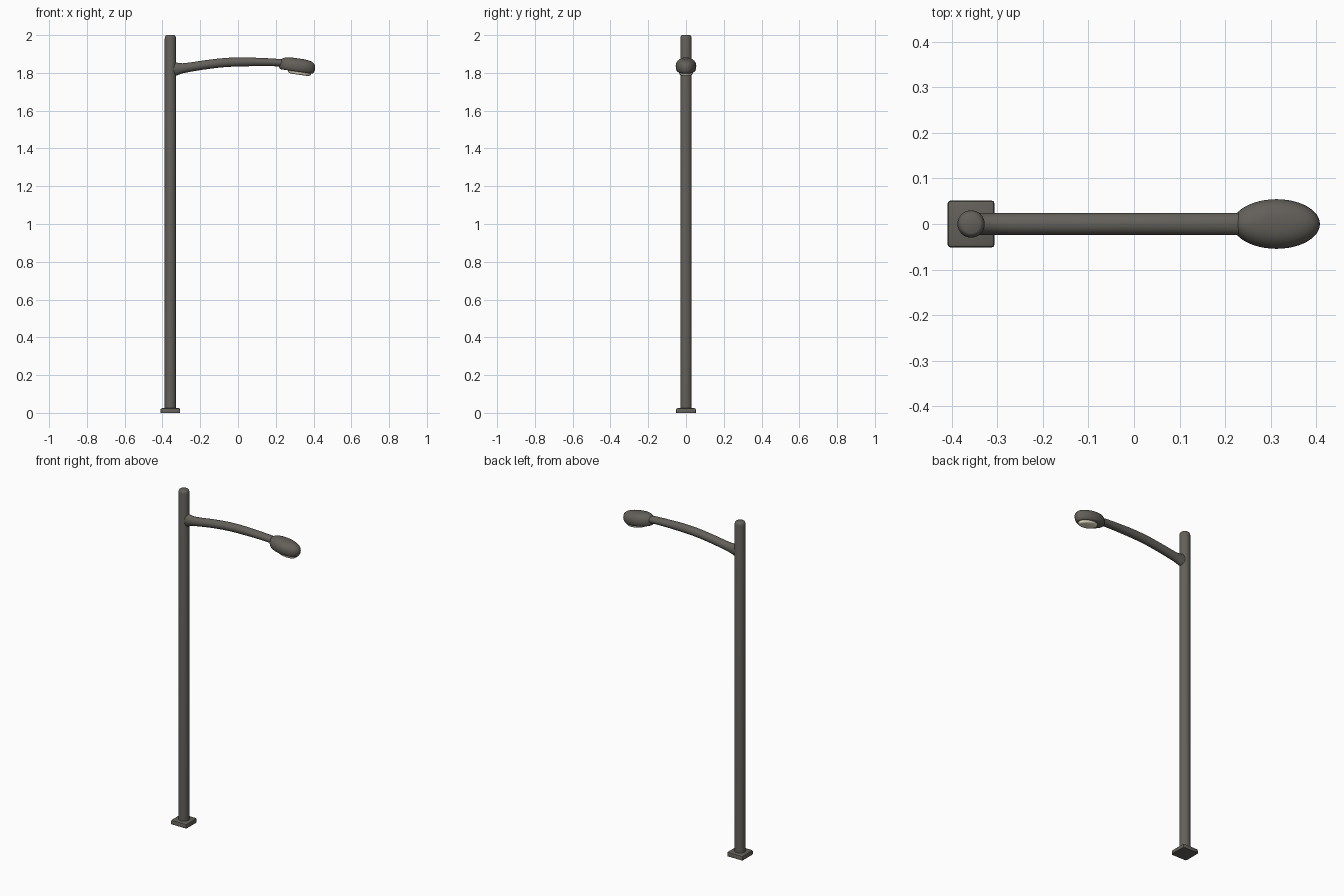
import bpy, bmesh
from math import sin, cos, pi, atan2, radians
from mathutils import Matrix, Vector

if "Cube" in bpy.data.objects:
    bpy.data.objects.remove(bpy.data.objects["Cube"])


def material(name, color):
    m = bpy.data.materials.new(name)
    m.diffuse_color = color
    m.use_nodes = True
    m.node_tree.nodes["Principled BSDF"].inputs["Base Color"].default_value = m.diffuse_color
    return m


METAL = material("dark_metal", (0.125, 0.117, 0.102, 1))
GLASS = material("cream_lens", (0.80, 0.77, 0.58, 1))


def finish(name, bm, mat, angle=35):
    bmesh.ops.recalc_face_normals(bm, faces=bm.faces)
    mesh = bpy.data.meshes.new(name)
    bm.to_mesh(mesh)
    bm.free()
    ob = bpy.data.objects.new(name, mesh)
    bpy.context.collection.objects.link(ob)
    mesh.materials.append(mat)
    bpy.ops.object.select_all(action='DESELECT')
    bpy.context.view_layer.objects.active = ob
    ob.select_set(True)
    bpy.ops.object.shade_smooth_by_angle(angle=radians(angle))
    return ob


def loft(name, rings, mat, n=32, angle=35):
    """Skin elliptical rings, each (centre, u axis, v axis), and cap the ends."""
    bm = bmesh.new()
    loops = []
    for c, u, v in rings:
        c, u, v = Vector(c), Vector(u), Vector(v)
        loops.append([bm.verts.new(c + u * cos(2 * pi * i / n) + v * sin(2 * pi * i / n))
                      for i in range(n)])
    for a, b in zip(loops, loops[1:]):
        for i in range(n):
            j = (i + 1) % n
            bm.faces.new((a[i], a[j], b[j], b[i]))
    bm.faces.new(loops[0])
    bm.faces.new(loops[-1])
    return finish(name, bm, mat, angle)


def stack(profile, cx=0.0):
    """Horizontal ellipses from (z, x radius, y radius)."""
    return [((cx, 0, z), (a, 0, 0), (0, b, 0)) for z, a, b in profile]


PX = -0.358

# square foot plate with chamfered top
bm = bmesh.new()
bmesh.ops.create_cube(bm, size=1, matrix=Matrix.Translation((PX, 0, 0.0125))
                      @ Matrix.Diagonal((0.104, 0.104, 0.025, 1)))
edges = [e for e in bm.edges if max(v.co.z for v in e.verts) > 0.02]
bmesh.ops.bevel(bm, geom=edges, offset=0.008, segments=2, profile=0.5, affect='EDGES')
finish("foot_plate", bm, METAL)

# pole with rounded top
pole = [(0.01, 0.030), (1.982, 0.030), (1.990, 0.0285), (1.997, 0.025), (2.0, 0.020)]
loft("pole", stack([(z, r, r) for z, r in pole], PX), METAL, 32, 40)

# arched arm, flaring vertically where it meets the pole: x, z, half height
path = [(-0.345, 1.820, 0.037), (-0.328, 1.821, 0.036), (-0.315, 1.822, 0.031),
        (-0.29, 1.825, 0.026), (-0.25, 1.831, 0.0245), (-0.20, 1.839, 0.024),
        (-0.15, 1.846, 0.024), (-0.10, 1.852, 0.024), (-0.05, 1.856, 0.024),
        (0.0, 1.858, 0.024), (0.05, 1.8585, 0.0235), (0.10, 1.858, 0.022),
        (0.15, 1.857, 0.021), (0.20, 1.855, 0.020), (0.26, 1.850, 0.019)]
rings = []
for i, (x, z, h) in enumerate(path):
    p, q = path[max(i - 1, 0)], path[min(i + 1, len(path) - 1)]
    t = atan2(q[1] - p[1], q[0] - p[0])
    rings.append(((x, 0, z), (0, 0.0245, 0), (-sin(t) * h, 0, cos(t) * h)))
loft("arm", rings, METAL, 24, 50)

# lamp head and lens share one tilted frame
tilt = Matrix.Translation((0.313, 0, 1.839)) @ Matrix.Rotation(radians(8), 4, 'Y')
head = [(-0.032, 0.080, 0.043), (-0.030, 0.087, 0.047), (-0.024, 0.092, 0.051),
        (-0.012, 0.096, 0.054), (0.0, 0.0965, 0.0545), (0.012, 0.094, 0.052),
        (0.022, 0.088, 0.046), (0.030, 0.077, 0.037), (0.035, 0.060, 0.027),
        (0.038, 0.035, 0.015)]
ob = loft("lamp_head", stack(head), METAL, 48, 40)
ob.data.transform(tilt)

lens = [(-0.028, 0.062, 0.037), (-0.040, 0.060, 0.036), (-0.045, 0.055, 0.032),
        (-0.047, 0.044, 0.025)]
ob = loft("lens", stack(lens, 0.018), GLASS, 40, 40)
ob.data.transform(tilt)
